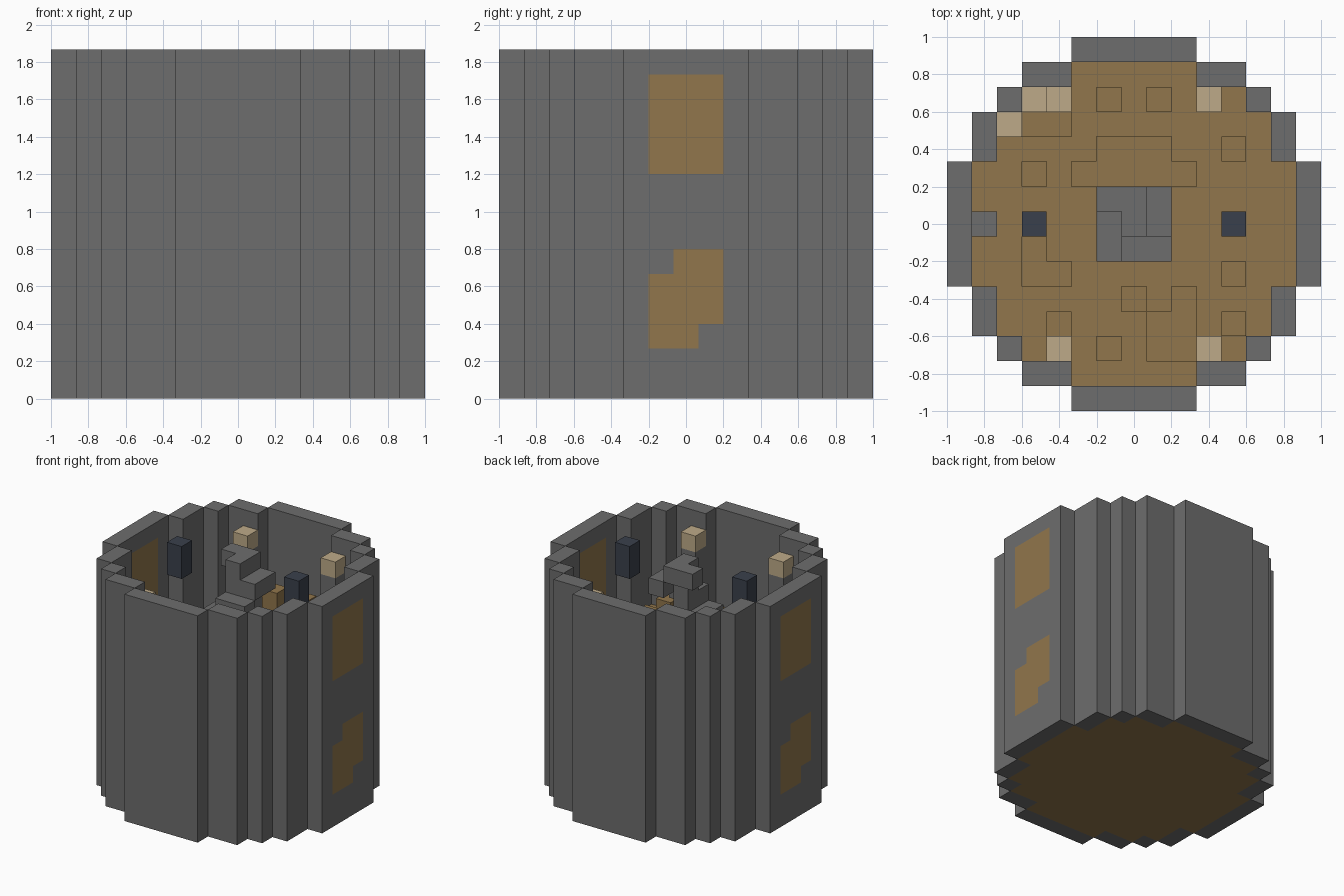
import bpy
import bmesh
import math
from mathutils import Vector

if "Cube" in bpy.data.objects:
    bpy.data.objects.remove(bpy.data.objects["Cube"], do_unlink=True)

U = 2 / 15          # size of one block
HEIGHT = 14         # tower height in blocks
UPPER = 7           # block level of the upper storey floor


def material(name, rgb):
    mat = bpy.data.materials.new(name)
    mat.use_nodes = True
    mat.diffuse_color = (*rgb, 1)
    node = next(n for n in mat.node_tree.nodes if n.type == 'BSDF_PRINCIPLED')
    node.inputs["Base Color"].default_value = (*rgb, 1)
    node.inputs["Roughness"].default_value = 0.9
    return mat


STONE = material("stone grey", (0.153, 0.153, 0.153))
WOOD = material("wood brown", (0.283, 0.181, 0.072))
BEIGE = material("pale beige", (0.509, 0.402, 0.246))
DARK = material("dark slate blue", (0.042, 0.051, 0.072))

AXES = [Vector(v) for v in ((1, 0, 0), (-1, 0, 0), (0, 1, 0),
                            (0, -1, 0), (0, 0, 1), (0, 0, -1))]


def blocks(name, cells, mats, rule=lambda c: 0):
    """Merge unit blocks into one outer shell, coloured per block by a rule."""
    cells = set(cells)
    bm = bmesh.new()
    for cell in cells:
        centre = Vector((cell[0], cell[1], cell[2] + 0.5))
        for n in AXES:
            if tuple(int(a + b) for a, b in zip(cell, n)) in cells:
                continue
            side = Vector((n.y, n.z, n.x))
            up = n.cross(side)
            corners = [centre + (n + side * a + up * b) / 2
                       for a, b in ((-1, -1), (1, -1), (1, 1), (-1, 1))]
            face = bm.faces.new([bm.verts.new(p * U) for p in corners])
            face.material_index = rule(cell)
    bmesh.ops.remove_doubles(bm, verts=bm.verts, dist=U / 100)
    bmesh.ops.dissolve_limit(bm, angle_limit=math.radians(1), verts=bm.verts,
                             edges=bm.edges, delimit={'MATERIAL'})
    mesh = bpy.data.meshes.new(name)
    bm.to_mesh(mesh)
    bm.free()
    for m in mats:
        mesh.materials.append(m)
    obj = bpy.data.objects.new(name, mesh)
    bpy.context.collection.objects.link(obj)
    return obj


def column(x, y, low, high):
    return [(x, y, z) for z in range(low, high)]


# Stepped round plan: half width of each row by distance from the centre
HALF = (7, 7, 7, 6, 6, 5, 4, 2)
disc = {(x, y) for y in range(-7, 8) for x in range(-7, 8)
        if abs(x) <= HALF[abs(y)]}
inside = {(x, y) for x, y in disc
          if {(x + 1, y), (x - 1, y), (x, y + 1), (x, y - 1)} <= disc}


# Outer wall with wooden panels on both sides
def panel(cell):
    x, y, z = cell
    if abs(x) < 7 or abs(y) > 1:
        return 0
    y = y if x > 0 else -y
    lower = 2 <= z <= 5 and (y, z) not in ((-1, 5), (1, 2))
    return int(lower or 9 <= z <= 12)


blocks("tower_wall", [(x, y, z) for x, y in disc - inside for z in range(HEIGHT)],
       [STONE, WOOD], panel)

# Floors: the upper one has a stairwell and broken gaps
blocks("lower_floor", [(x, y, 0) for x, y in inside], [WOOD])

stairwell = {(x, y) for x in (-1, 0, 1) for y in (-1, 0, 1, 3)}
stairwell |= {(x, 2) for x in range(-2, 3)}
gaps = {(-4, 2), (-5, 4), (-4, 4), (-3, 4), (-4, 5),
        (-4, -2), (-3, -2), (-4, -1),
        (0, -3), (2, -3), (1, -4), (2, -4), (1, -5), (2, -5)}
blocks("upper_floor", [(x, y, UPPER) for x, y in inside - stairwell - gaps], [WOOD])

# Spiral stair: two-block treads turning around a central post
TURN = (((-1, 1), (0, 1)), ((1, 1), (1, 0)), ((1, -1), (0, -1)), ((-1, -1), (-1, 0)))
treads = [(x, y, z) for z in range(1, HEIGHT) for x, y in TURN[(HEIGHT - 1 - z) % 4]]
blocks("spiral_stair", treads + column(0, 0, 1, HEIGHT), [STONE])

# Stone pillars with pale caps on the upper storey
for x in (-3, 3):
    for y in (-5, 5):
        blocks("capped_pillar", column(x, y, UPPER + 1, 13), [STONE, BEIGE],
               lambda c: int(c[2] == 12))

# Shorter pillars below the broken corner
for x, y in ((-5, 4), (-4, 5)):
    blocks("lower_pillar", column(x, y, 1, 6), [STONE, BEIGE],
           lambda c: int(c[2] == 5))

# Hanging lamps
for x in (-4, 4):
    blocks("hanging_lamp", column(x, 0, 12, HEIGHT), [DARK])

# Wooden seats and stools
for x in (-1, 1):
    blocks("tall_seat", column(x, 5, UPPER + 1, UPPER + 3), [WOOD])
for x, y in ((4, -2), (-3, -4), (4, -4), (4, 3), (-1, -5)):
    blocks("stool", column(x, y, UPPER + 1, UPPER + 2), [WOOD])

# Stone ledge beside the side wall
blocks("wall_ledge", column(-6, 0, UPPER + 1, UPPER + 2), [STONE])
